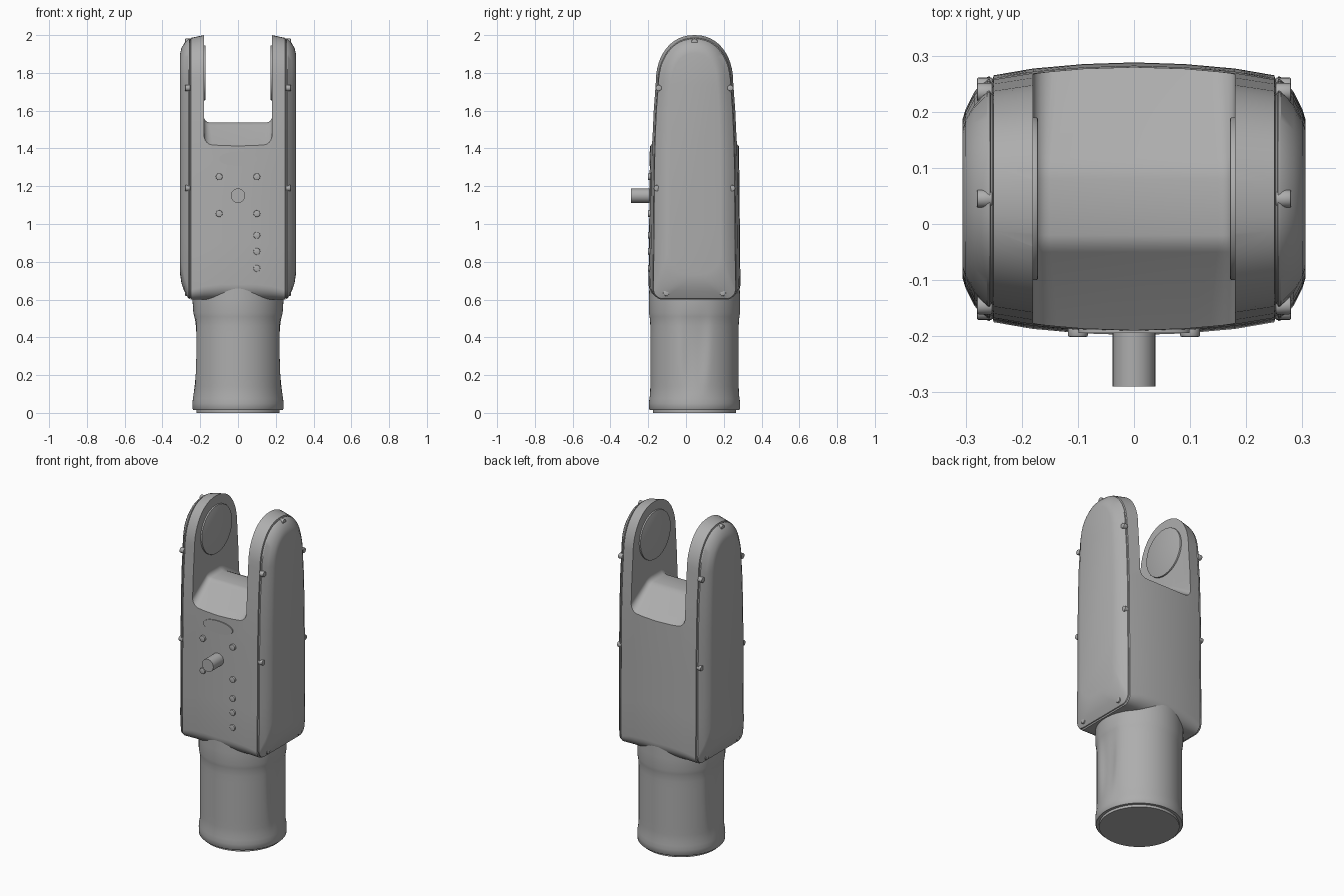
import bpy, bmesh
from math import sin, cos, pi, radians, exp
from mathutils import Matrix

if "Cube" in bpy.data.objects:
    bpy.data.objects.remove(bpy.data.objects["Cube"])

YC = 0.045  # depth centre of the housing and neck

grey = bpy.data.materials.new("mid_grey")
grey.use_nodes = True
COLOUR = (0.42, 0.42, 0.42, 1)
grey.diffuse_color = COLOUR
grey.node_tree.nodes["Principled BSDF"].inputs["Base Color"].default_value = COLOUR


def finish(name, bm, angle=30):
    bmesh.ops.recalc_face_normals(bm, faces=bm.faces)
    mesh = bpy.data.meshes.new(name)
    bm.to_mesh(mesh)
    bm.free()
    obj = bpy.data.objects.new(name, mesh)
    bpy.context.collection.objects.link(obj)
    mesh.materials.append(grey)
    smooth(obj, angle)
    return obj


def smooth(obj, angle):
    bpy.ops.object.select_all(action='DESELECT')
    obj.select_set(True)
    bpy.context.view_layer.objects.active = obj
    bpy.ops.object.shade_smooth_by_angle(angle=radians(angle))


def loft(name, rings, angle=30):
    """Skin closed rings of equal length and cap both ends."""
    bm = bmesh.new()
    loops = [[bm.verts.new(p) for p in ring] for ring in rings]
    n = len(loops[0])
    for a, b in zip(loops, loops[1:]):
        for i in range(n):
            j = (i + 1) % n
            bm.faces.new((a[i], a[j], b[j], b[i]))
    bm.faces.new(loops[0])
    bm.faces.new(loops[-1])
    return finish(name, bm, angle)


def cylinder(name, centre, radius, depth, axis, bevel=0.0, stretch=1.0, segments=32):
    bm = bmesh.new()
    bmesh.ops.create_cone(bm, cap_ends=True, segments=segments,
                          radius1=radius, radius2=radius, depth=depth)
    if bevel:
        rims = [e for e in bm.edges if abs(e.verts[0].co.z - e.verts[1].co.z) < 1e-5]
        bmesh.ops.bevel(bm, geom=rims, offset=bevel, segments=2, affect='EDGES', profile=0.5)
    turn = Matrix.Rotation(pi / 2, 4, axis) if axis != 'Z' else Matrix.Identity(4)
    bm.transform(Matrix.Translation(centre) @ Matrix.Diagonal((stretch, 1, 1, 1)) @ turn)
    return finish(name, bm)


# Housing: side outline with rounded foot and domed top, lofted across x
def outline(x, w, z0, z1, r):
    half = []
    for i in range(9):
        a = pi / 2 * i / 8
        half.append((w - r + r * sin(a), z0 + r - r * cos(a)))
    for t in (0.3, 0.6, 0.8):
        half.append((w * (1 - 0.03 * t), z0 + r + (1.42 - z0 - r) * t))
    half.append((w * 0.965, 1.42))
    half.append((w * 0.93, 1.6))
    top = 0.24 if z1 > 1.95 else 0.17
    for i in range(13):
        a = pi / 2 * i / 12
        half.append((w * 0.88 * cos(a) ** 0.9 if i < 12 else 0, z1 - top + top * sin(a)))
    right = [(x, YC + y, z) for y, z in half]
    left = [(x, YC - y, z) for y, z in reversed(half[:-1])]
    return right + left


side = [
    (0.306, 0.140, 0.73, 1.905, 0.12),
    (0.300, 0.160, 0.69, 1.930, 0.11),
    (0.285, 0.190, 0.645, 1.957, 0.08),
    (0.262, 0.217, 0.605, 1.978, 0.05),
    (0.257, 0.218, 0.603, 1.980, 0.05),
    (0.255, 0.213, 0.608, 1.975, 0.05),
    (0.252, 0.213, 0.608, 1.975, 0.05),
    (0.250, 0.220, 0.600, 1.985, 0.05),
    (0.180, 0.232, 0.600, 2.000, 0.07),
    (0.090, 0.240, 0.600, 2.000, 0.08),
]
stations = [(-s[0],) + s[1:] for s in side] + [(0, 0.243, 0.60, 2.0, 0.08)] + side[::-1]
housing = loft("housing", [outline(*s) for s in stations])


# Fork gap with a raised saddle between the arms
def gap_ring(y, floor, r):
    pts = [(-0.18, 2.2)]
    for s, start in ((-1, 0), (1, pi / 2)):
        for i in range(7):
            a = start + pi / 2 * i / 6
            pts.append((s * (0.18 - r) - r * cos(a), floor + r - r * sin(a)))
    pts.append((0.18, 2.2))
    return [(x, y, z) for x, z in pts]


floor_path = [(-0.4, 1.41, 0.045), (-0.19, 1.413, 0.045), (-0.05, 1.522, 0.032),
              (-0.04, 1.532, 0.03), (-0.02, 1.538, 0.03), (0.08, 1.538, 0.03),
              (0.10, 1.534, 0.03), (0.12, 1.525, 0.032), (0.28, 1.413, 0.045),
              (0.4, 1.41, 0.045)]
gap = loft("gap_cutter", [gap_ring(*p) for p in floor_path])
gap.hide_render = True
cut = housing.modifiers.new("fork_gap", 'BOOLEAN')
cut.operation, cut.solver, cut.object = 'DIFFERENCE', 'EXACT', gap
bpy.context.view_layer.objects.active = housing
bpy.ops.object.select_all(action='DESELECT')
housing.select_set(True)
bpy.ops.object.modifier_apply(modifier=cut.name)
bpy.data.objects.remove(gap)
smooth(housing, 30)


# Neck: waisted tube with a shallow hollow down each side
def neck_ring(z, r):
    ring = []
    for i in range(96):
        a = 2 * pi * i / 96
        x, y = r * cos(a), r * sin(a)
        if 0.12 < z < 0.56:
            fade = sin(pi * (z - 0.1) / 0.47)
            width = 0.045 + 0.05 * z
            x *= 1 - 0.07 * fade * exp(-(y / width) ** 4)
        ring.append((x, YC + y, z))
    return ring


neck_profile = [(0.015, 0.236), (0.02, 0.24), (0.05, 0.241), (0.075, 0.239), (0.10, 0.235)]
neck_profile += [(0.14 + 0.04 * i, 0.234) for i in range(9)]
neck_profile += [(0.49, 0.235), (0.51, 0.238), (0.53, 0.241), (0.60, 0.241), (0.70, 0.238)]
loft("neck", [neck_ring(*p) for p in neck_profile], 40)
cylinder("base_disc", (0, YC, 0.015), 0.22, 0.03, 'Z', segments=64)

# Round bearing pads and cover screws on both arms
screws = [(-0.145, 1.72), (0.235, 1.72), (-0.155, 1.19), (0.245, 1.19),
          (-0.105, 0.635), (0.195, 0.635), (0.045, 1.965)]
for s, label in ((1, "left"), (-1, "right")):
    cylinder(label + "_bearing_pad", (s * 0.18, YC, 1.80), 0.145, 0.018, 'Y',
             bevel=0.003, segments=64)
    for i, (y, z) in enumerate(screws):
        cylinder(f"{label}_cover_screw_{i + 1}", (s * 0.266, y, z), 0.016, 0.028, 'Y',
                 bevel=0.003, segments=16)

# Front pin, buttons and oval plate
cylinder("front_pin", (0, -0.235, 1.15), 0.038, 0.11, 'X')
buttons = [(s * 0.1, z) for s in (-1, 1) for z in (1.25, 1.055)]
buttons += [(0.1, z) for z in (0.94, 0.855, 0.765)]
for i, (x, z) in enumerate(buttons):
    cylinder(f"button_{i + 1}", (x, -0.191, z), 0.018, 0.02, 'X', bevel=0.003, segments=20)
oval = cylinder("oval_plate", (0, -0.19, 1.345), 0.038, 0.009, 'X', stretch=2.6, segments=48)
